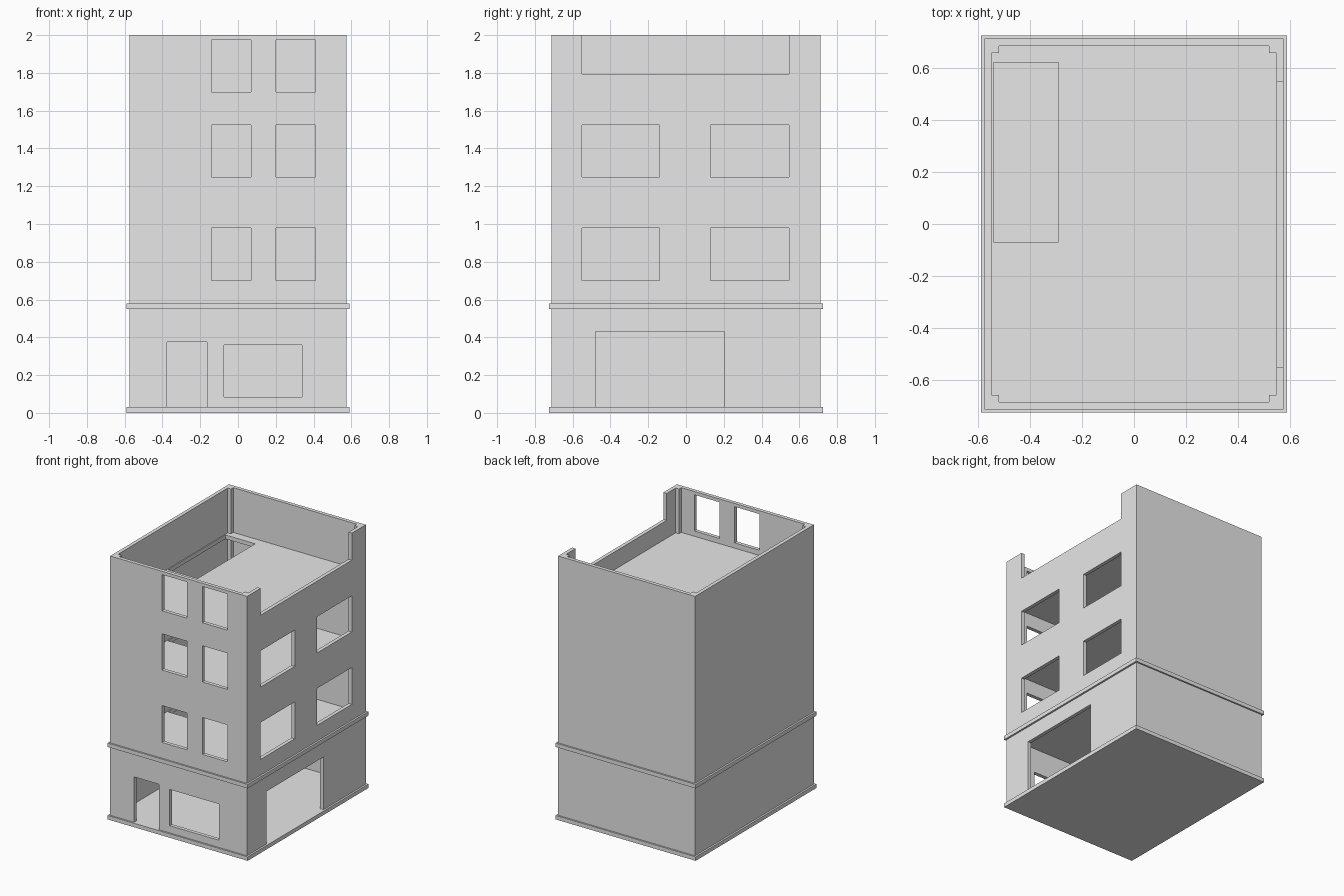
import bpy, bmesh

if "Cube" in bpy.data.objects:
    bpy.data.objects.remove(bpy.data.objects["Cube"], do_unlink=True)

# Single plaster colour
plaster = bpy.data.materials.new("light_grey_plaster")
plaster.use_nodes = True
GREY = (0.8, 0.8, 0.8, 1)
plaster.diffuse_color = GREY
plaster.node_tree.nodes["Principled BSDF"].inputs["Base Color"].default_value = GREY

WX, WY = 0.575, 0.713      # outer wall half sizes
THICK = 0.028              # wall thickness
IX, IY = WX - THICK, WY - THICK
POST = 0.028               # inner corner posts
SLAB = 0.03
TOP = 2.0


def add_prism(bm, outline, z0, z1):
    """Extrude a counter-clockwise outline from z0 to z1."""
    face = bm.faces.new([bm.verts.new((x, y, z0)) for x, y in outline])
    new = bmesh.ops.extrude_face_region(bm, geom=[face], use_keep_orig=True)["geom"]
    for v in new:
        if isinstance(v, bmesh.types.BMVert):
            v.co.z = z1


def rect(x0, x1, y0, y1):
    return [(x0, y0), (x1, y0), (x1, y1), (x0, y1)]


def make(name, prisms):
    bm = bmesh.new()
    for outline, z0, z1 in prisms:
        add_prism(bm, outline, z0, z1)
    bmesh.ops.recalc_face_normals(bm, faces=bm.faces)
    mesh = bpy.data.meshes.new(name)
    bm.to_mesh(mesh)
    bm.free()
    mesh.materials.append(plaster)
    obj = bpy.data.objects.new(name, mesh)
    bpy.context.collection.objects.link(obj)
    return obj


def cut(obj, cutter):
    """Subtract the cutter, bake the result and discard the cutter."""
    mod = obj.modifiers.new("cut", "BOOLEAN")
    mod.operation, mod.solver, mod.object = "DIFFERENCE", "EXACT", cutter
    cutter.hide_render = True
    bpy.context.view_layer.objects.active = obj
    bpy.ops.object.modifier_apply(modifier=mod.name)
    bpy.data.objects.remove(cutter, do_unlink=True)


# Wall shell: the room outline leaves a square post in every corner
px, py = IX - POST, IY - POST
room = [(-px, -IY), (px, -IY), (px, -py), (IX, -py), (IX, py), (px, py),
        (px, IY), (-px, IY), (-px, py), (-IX, py), (-IX, -py), (-px, -py)]
walls = make("walls", [(rect(-WX, WX, -WY, WY), SLAB, TOP)])
cut(walls, make("room_cutter", [(room, 0, TOP + 0.1)]))


# Openings in the front wall and the side wall
def front_hole(x0, x1, z0, z1):
    return rect(x0, x1, -WY - 0.05, -IY + 0.01), z0, z1


def side_hole(y0, y1, z0, z1):
    return rect(IX - 0.01, WX + 0.05, y0, y1), z0, z1


openings = [
    front_hole(-0.375, -0.165, 0.0, 0.375),     # door
    front_hole(-0.075, 0.34, 0.085, 0.36),      # shop window
    side_hole(-0.48, 0.205, 0.0, 0.43),         # garage
    side_hole(-0.55, 0.545, 1.795, TOP + 0.1),  # terrace gap
]
for sill, head in ((0.7, 0.98), (1.25, 1.525), (1.7, 1.975)):
    openings += [front_hole(x, x + 0.21, sill, head) for x in (-0.14, 0.2)]
    if sill < 1.5:
        openings += [side_hole(-0.55, -0.14, sill, head), side_hole(0.13, 0.545, sill, head)]
cut(walls, make("opening_cutter", openings))

# Base plate and upper floors; the first floor projects as a band
PX, PY = 0.589, 0.725
make("base_plate", [(rect(-PX, PX, -PY, PY), 0, SLAB)])
floors = [("first_floor_band", PX, PY, 0.58),
          ("second_floor", IX + 0.01, IY + 0.01, 1.12),
          ("terrace_floor", IX + 0.01, IY + 0.01, 1.66)]
for name, sx, sy, top in floors:
    floor = make(name, [(rect(-sx, sx, -sy, sy), top - SLAB, top)])
    cut(floor, make("stairwell_cutter", [(rect(-0.54, -0.29, -0.07, 0.62), top - 0.1, top + 0.1)]))
